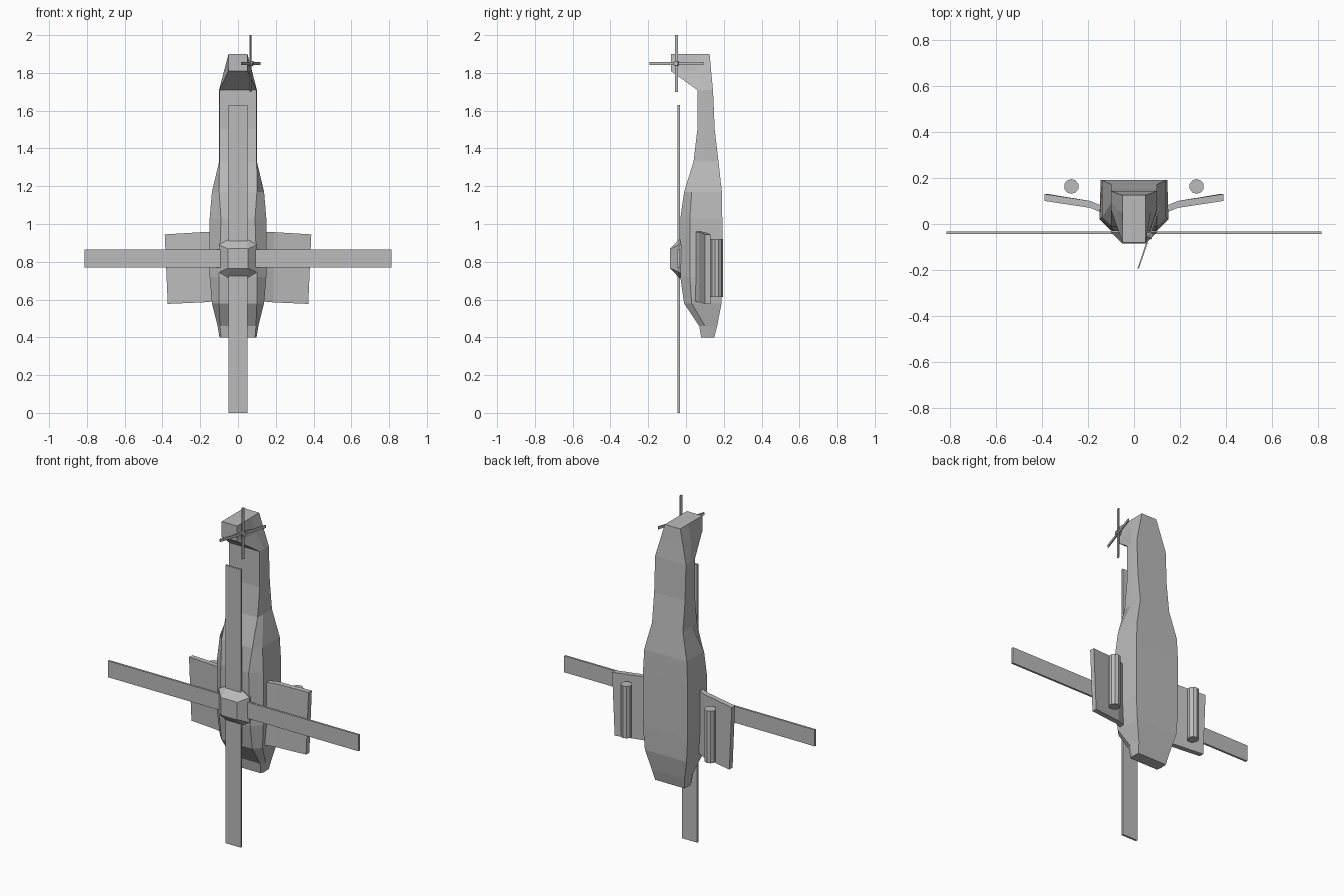
import bpy, bmesh, math
from mathutils import Matrix, Vector

if "Cube" in bpy.data.objects:
    bpy.data.objects.remove(bpy.data.objects["Cube"])

grey = bpy.data.materials.new("plain grey")
grey.diffuse_color = (0.5, 0.5, 0.5, 1)
grey.use_nodes = True
grey.node_tree.nodes["Principled BSDF"].inputs["Base Color"].default_value = grey.diffuse_color


def finish(name, bm):
    bmesh.ops.recalc_face_normals(bm, faces=bm.faces)
    me = bpy.data.meshes.new(name)
    bm.to_mesh(me)
    bm.free()
    me.materials.append(grey)
    ob = bpy.data.objects.new(name, me)
    bpy.context.collection.objects.link(ob)
    return ob


def loft(name, rings):
    """Skin a list of equal-length point rings and cap both ends."""
    bm = bmesh.new()
    vs = [[bm.verts.new(p) for p in r] for r in rings]
    n = len(vs[0])
    for a, b in zip(vs, vs[1:]):
        for i in range(n):
            j = (i + 1) % n
            bm.faces.new((a[i], a[j], b[j], b[i]))
    bm.faces.new(vs[0])
    bm.faces.new(vs[-1])
    return finish(name, bm)


def box(name, centre, size, turn=0):
    bm = bmesh.new()
    m = (Matrix.Translation(centre) @ Matrix.Rotation(turn, 4, 'Z')
         @ Matrix.Diagonal(Vector(size).to_4d()))
    bmesh.ops.create_cube(bm, size=1, matrix=m)
    return finish(name, bm)


def cylinder(name, centre, r, length, sides, rot=Matrix()):
    bm = bmesh.new()
    bmesh.ops.create_cone(bm, cap_ends=True, segments=sides, radius1=r, radius2=r,
                          depth=length, matrix=Matrix.Translation(centre) @ rot)
    return finish(name, bm)


# Fuselage with tail fin: z, belly (half width, y), side (half width, y), roof (half width, y)
sections = [
    (0.40, 0.095, 0.15, 0.098, 0.10, 0.090, 0.08),
    (0.46, 0.105, 0.165, 0.108, 0.10, 0.095, 0.07),
    (0.58, 0.135, 0.188, 0.138, 0.03, 0.100, -0.01),
    (0.72, 0.145, 0.192, 0.150, 0.02, 0.100, -0.03),
    (1.03, 0.145, 0.192, 0.150, 0.02, 0.090, -0.03),
    (1.17, 0.138, 0.190, 0.138, 0.03, 0.100, -0.01),
    (1.33, 0.100, 0.172, 0.100, 0.09, 0.099, 0.04),
    (1.50, 0.100, 0.152, 0.100, 0.10, 0.099, 0.06),
    (1.71, 0.100, 0.143, 0.100, 0.10, 0.099, 0.06),
    (1.81, 0.074, 0.133, 0.074, 0.06, 0.050, -0.08),
    (1.90, 0.050, 0.125, 0.050, 0.05, 0.050, -0.08),
]
loft("fuselage", [[(wb, yb, z), (ws, ys, z), (wt, yt, z),
                   (-wt, yt, z), (-ws, ys, z), (-wb, yb, z)]
                  for z, wb, yb, ws, ys, wt, yt in sections])

# Stub wings and rocket pods, one per side
for s, side in ((1, "right"), (-1, "left")):
    stations = [(0.13, 0.045, 0.59, 0.96), (0.19, 0.070, 0.585, 0.957),
                (0.388, 0.10, 0.577, 0.945)]
    rings = []
    for x, y, z0, z1 in stations:
        x0 = x - (0.016 if x > 0.3 else 0)
        rings.append([(s * x0, y, z0), (s * x, y, z1),
                      (s * x, y + 0.03, z1), (s * x0, y + 0.03, z0)])
    loft(side + "_wing", rings)
    cylinder(side + "_pod", (s * 0.272, 0.163, 0.767), 0.032, 0.305, 10)

# Main rotor: two crossed blades
ZR = 0.817
box("cross_blades", (0, -0.038, ZR), (1.626, 0.012, 0.096))
box("long_blades", (0, -0.0385, 0.815), (0.1, 0.012, 1.63))

# Rotor hub: tapers from an eight-sided base to a flat front plate
outer = [(0.1, 0.073), (0.05, 0.102), (-0.05, 0.102), (-0.1, 0.073),
         (-0.1, -0.073), (-0.05, -0.102), (0.05, -0.102), (0.1, -0.073)]
inner = [(0.052, 0.05), (0.048, 0.052), (-0.048, 0.052), (-0.052, 0.05),
         (-0.052, -0.05), (-0.048, -0.052), (0.048, -0.052), (0.052, -0.05)]
loft("rotor_hub", [[(x, y, ZR + z) for x, z in prof]
                   for y, prof in ((-0.015, outer), (-0.036, outer), (-0.084, inner))])

# Tail rotor, turned to match the tapered fin
turn = -math.atan2(0.097, 0.285)
c = Vector((0.067, -0.05, 1.85))
box("tail_blade_upright", c, (0.006, 0.016, 0.30), turn)
box("tail_blade_cross", c, (0.006, 0.302, 0.016), turn)
axis = Matrix.Rotation(turn, 4, 'Z') @ Matrix.Rotation(math.pi / 2, 4, 'Y')
cylinder("tail_rotor_shaft", c - Vector((0.006, -0.002, 0)), 0.013, 0.04, 8, axis)
